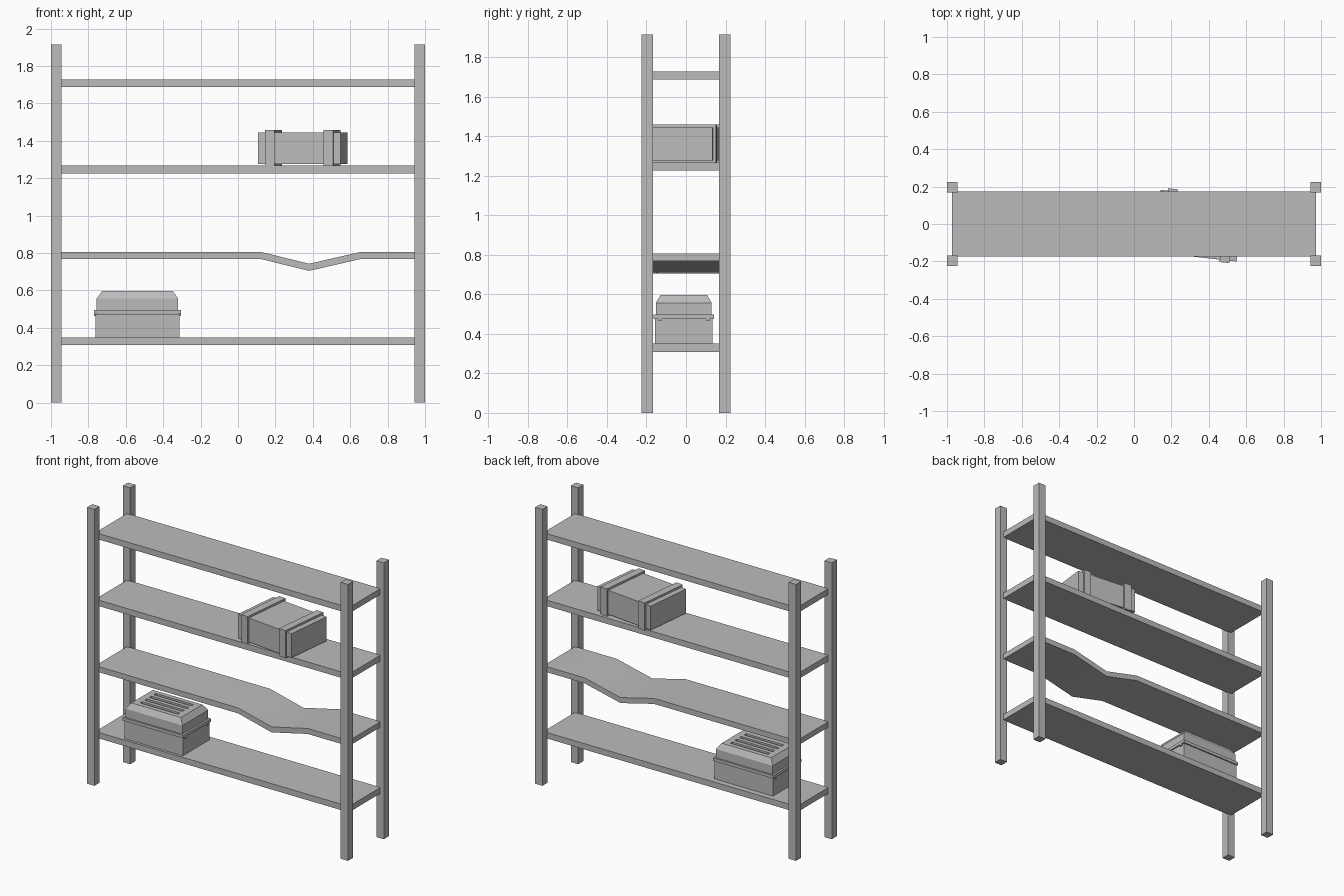
import bpy
import bmesh
from mathutils import Matrix, Vector

cube = bpy.data.objects.get("Cube")
if cube:
    bpy.data.objects.remove(cube, do_unlink=True)

grey = bpy.data.materials.new("plain grey")
grey.use_nodes = True
GREY = (0.5, 0.5, 0.5, 1)
grey.diffuse_color = GREY
grey.node_tree.nodes["Principled BSDF"].inputs["Base Color"].default_value = GREY


def finish(name, bm):
    bmesh.ops.recalc_face_normals(bm, faces=bm.faces)
    mesh = bpy.data.meshes.new(name)
    bm.to_mesh(mesh)
    bm.free()
    mesh.materials.append(grey)
    obj = bpy.data.objects.new(name, mesh)
    bpy.context.collection.objects.link(obj)
    return obj


def box(name, x, y, z):
    """Box from (low, high) pairs on each axis."""
    bm = bmesh.new()
    bmesh.ops.create_cube(bm, size=1)
    for v in bm.verts:
        v.co = Vector(r[0] if c < 0 else r[1] for c, r in zip(v.co, (x, y, z)))
    return finish(name, bm)


def around(centre, half):
    return centre - half, centre + half


def stacked(name, cx, cy, rings):
    """Solid lofted through rectangles given as (half x, half y, z)."""
    bm = bmesh.new()
    loops = [[bm.verts.new((cx + sx * hx, cy + sy * hy, z))
              for sx, sy in ((-1, -1), (1, -1), (1, 1), (-1, 1))] for hx, hy, z in rings]
    for a, b in zip(loops, loops[1:]):
        for i in range(4):
            j = (i + 1) % 4
            bm.faces.new((a[i], a[j], b[j], b[i]))
    bm.faces.new(loops[0])
    bm.faces.new(loops[-1])
    return finish(name, bm)


# Corner posts
for side, sx in (("left", 1), ("right", -1)):
    for end, sy in (("front", -1), ("back", 1)):
        box(f"{end}_{side}_post", around(sx * 0.972, 0.028),
            around(sy * 0.196, 0.028), (0, 1.915))

# Straight shelves
SHELF_X, SHELF_Y = 0.972, 0.174
for name, top in (("bottom", 0.35), ("upper", 1.267), ("top", 1.728)):
    box(f"{name}_shelf", around(0, SHELF_X), around(0, SHELF_Y), (top - 0.041, top))

# Sagging shelf, bent along its length
bm = bmesh.new()
sections = []
for x, z in ((-SHELF_X, 0.806), (0.123, 0.806), (0.38, 0.743), (0.655, 0.806), (SHELF_X, 0.806)):
    sections.append([bm.verts.new((x, y, z - d)) for y, d in
                     ((-SHELF_Y, 0.038), (SHELF_Y, 0.038), (SHELF_Y, 0), (-SHELF_Y, 0))])
for a, b in zip(sections, sections[1:]):
    for i in range(4):
        j = (i + 1) % 4
        bm.faces.new((a[i], a[j], b[j], b[i]))
bm.faces.new(sections[0])
bm.faces.new(sections[-1])
sagging = finish("sagging_shelf", bm)
bpy.context.view_layer.objects.active = sagging
sagging.select_set(True)
bpy.ops.object.shade_smooth_by_angle(angle=0.6)

# Crate with two raised bands, turned slightly on its shelf
crate = [box("crate_body", around(0, 0.223), around(0, 0.168), (1.277, 1.444))]
for name, sx in (("left", 1), ("right", -1)):
    crate.append(box(f"crate_{name}_band", around(sx * 0.158, 0.026),
                     around(0, 0.181), (1.266, 1.458)))
for part in crate:
    part.data.transform(Matrix.Translation((0.346, -0.009, 0)) @ Matrix.Rotation(-0.11, 4, "Z"))

# Storage chest: body, rim and chamfered lid
CX, CY = -0.5375, -0.011
stacked("chest_body", CX, CY, ((0.224, 0.145, 0.35), (0.224, 0.145, 0.475)))
stacked("chest_rim", CX, CY, ((0.232, 0.153, 0.476), (0.232, 0.153, 0.497)))
lid = stacked("chest_lid", CX, CY, ((0.218, 0.141, 0.495), (0.218, 0.141, 0.557),
                                    (0.19, 0.118, 0.596)))

# Long grooves sunk in the lid
for i in range(4):
    cutter = box(f"lid_groove_cutter_{i + 1}", around(CX, 0.145),
                 around(CY + (i - 1.5) * 0.05, 0.011), (0.58, 0.65))
    cutter.hide_render = True
    cutter.hide_set(True)
    cut = lid.modifiers.new(f"groove_{i + 1}", "BOOLEAN")
    cut.operation = "DIFFERENCE"
    cut.solver = "EXACT"
    cut.object = cutter

# Small lugs under the rim at both ends
for side, sx in (("left", 1), ("right", -1)):
    for end, sy in (("front", -1), ("back", 1)):
        box(f"chest_{end}_{side}_lug", around(CX + sx * 0.226, 0.006),
            around(CY + sy * 0.122, 0.009), (0.464, 0.48))
